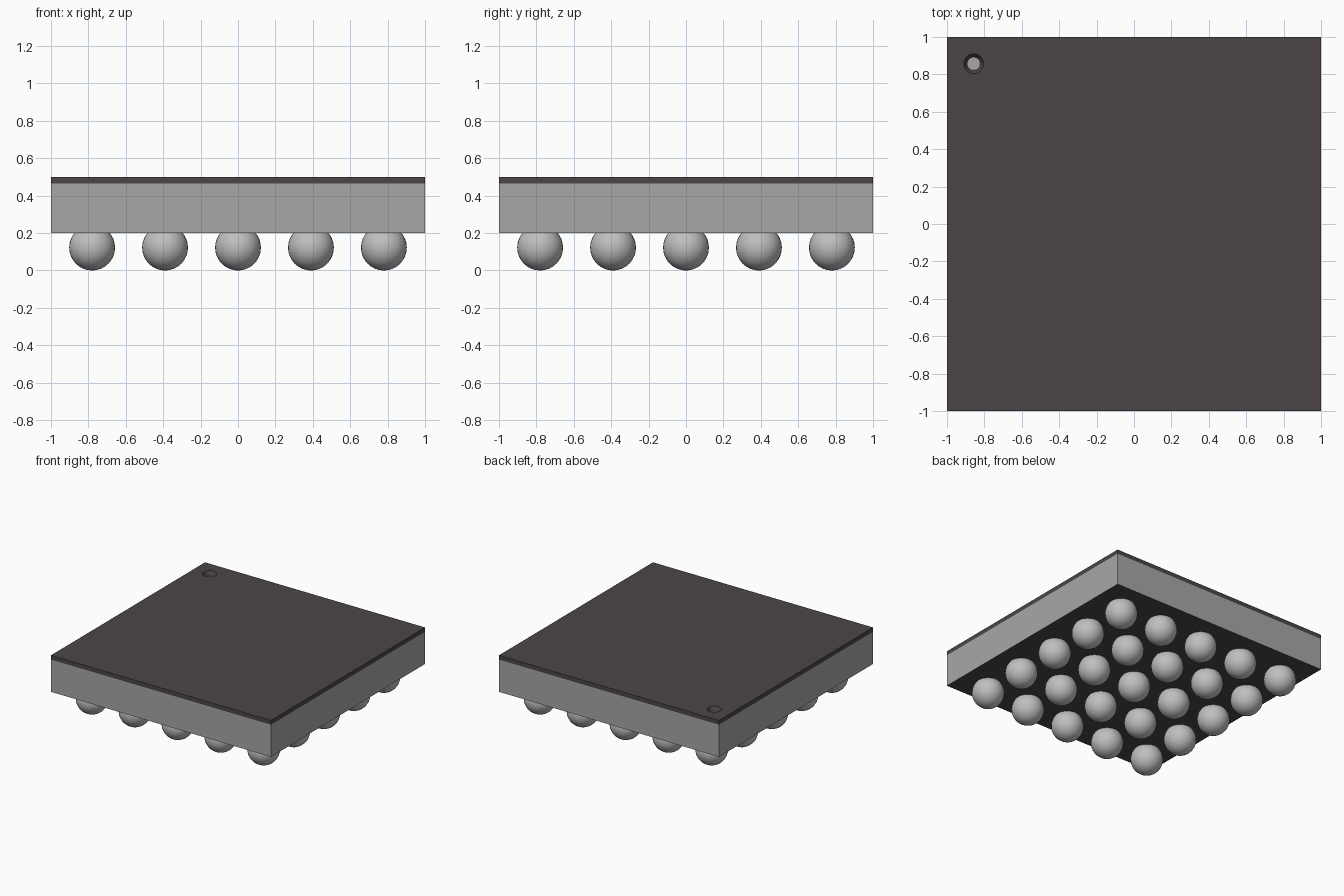
import bpy

# Remove only the default cube
old = bpy.data.objects.get("Cube")
if old:
    bpy.data.objects.remove(old, do_unlink=True)


def material(name, rgb):
    m = bpy.data.materials.new(name)
    m.use_nodes = True
    col = (*rgb, 1.0)
    m.diffuse_color = col
    bsdf = next(n for n in m.node_tree.nodes if n.type == 'BSDF_PRINCIPLED')
    bsdf.inputs["Base Color"].default_value = col
    return m


body_grey = material("body grey", (0.39, 0.39, 0.39))
charcoal = material("charcoal", (0.072, 0.062, 0.060))
solder = material("solder silver", (0.52, 0.52, 0.52))


def slab(name, z0, z1, *mats):
    """Square 2 x 2 slab between two heights."""
    bpy.ops.mesh.primitive_cube_add(size=1, location=(0, 0, (z0 + z1) / 2))
    ob = bpy.context.object
    ob.name = name
    ob.scale = (2, 2, z1 - z0)
    bpy.ops.object.transform_apply(location=True, rotation=False, scale=True)
    for m in mats:
        ob.data.materials.append(m)
    return ob


BASE, SEAM, TOP = 0.20, 0.465, 0.50

# Package body with a dark underside
body = slab("package_body", BASE, SEAM, body_grey, charcoal)
for face in body.data.polygons:
    face.material_index = 1 if face.normal.z < -0.5 else 0

# Dark lid with a tapered corner hole that exposes the body
lid = slab("package_lid", SEAM, TOP, charcoal)
bpy.ops.mesh.primitive_cone_add(vertices=32, radius1=0.030, radius2=0.058,
                                depth=0.055, location=(-0.857, 0.857, 0.4825))
cutter = bpy.context.object
cutter.name = "marker_cutter"
cutter.hide_render = True
cutter.data.materials.append(charcoal)
cut = lid.modifiers.new("marker_hole", 'BOOLEAN')
cut.operation = 'DIFFERENCE'
cut.solver = 'EXACT'
cut.object = cutter
bpy.ops.object.select_all(action='DESELECT')
lid.select_set(True)
bpy.context.view_layer.objects.active = lid
bpy.ops.object.modifier_apply(modifier=cut.name)
bpy.data.objects.remove(cutter, do_unlink=True)

# Five by five grid of solder balls sharing one mesh
RADIUS, PITCH = 0.1225, 0.39
bpy.ops.mesh.primitive_uv_sphere_add(segments=32, ring_count=16, radius=RADIUS)
first = bpy.context.object
first.data.materials.append(solder)
bpy.ops.object.shade_smooth()
for row in range(5):
    for col in range(5):
        if row == col == 0:
            ball = first
        else:
            ball = first.copy()
            bpy.context.collection.objects.link(ball)
        ball.name = f"solder_ball_{row + 1}_{col + 1}"
        ball.location = ((col - 2) * PITCH, (row - 2) * PITCH, RADIUS)
